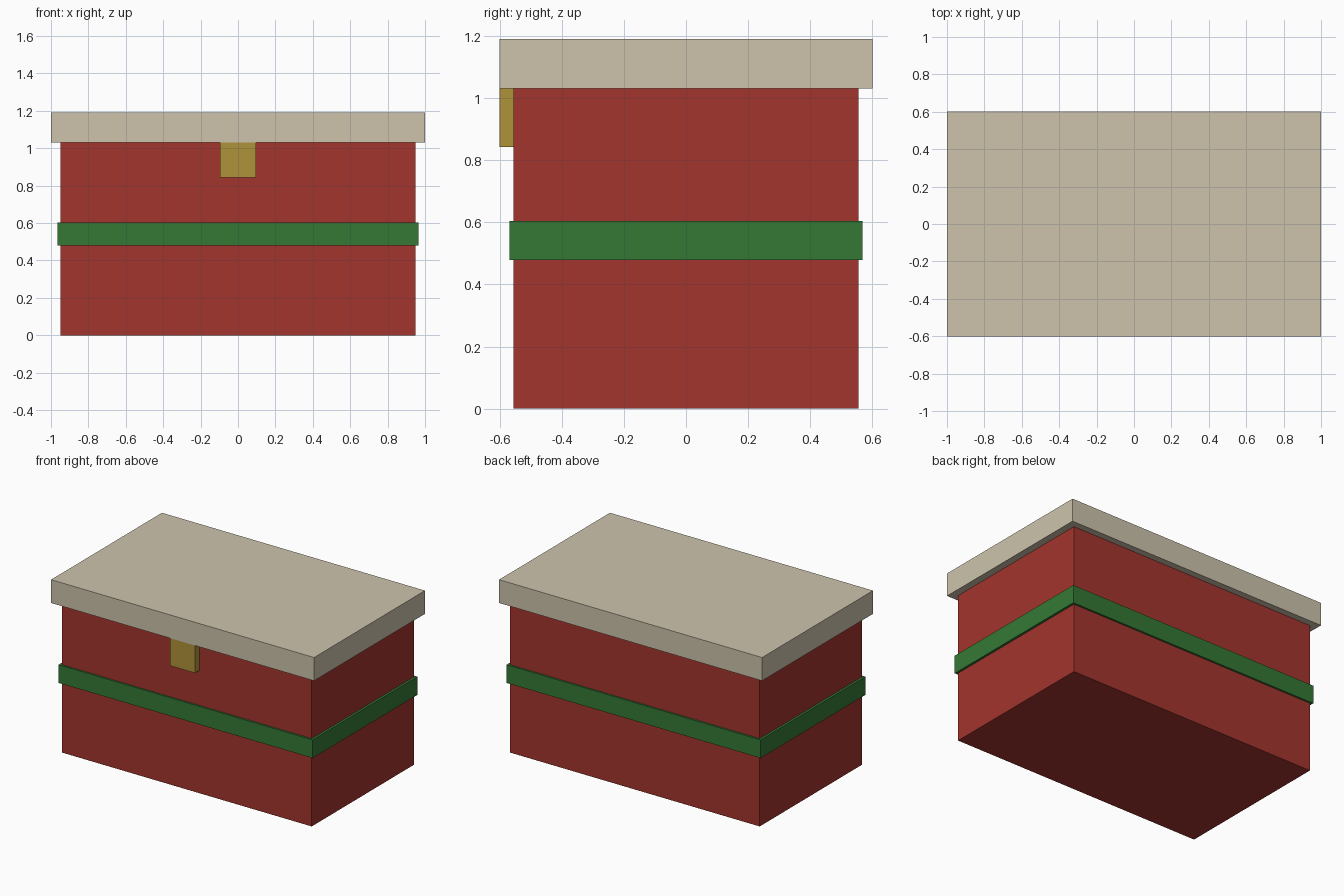
import bpy

if "Cube" in bpy.data.objects:
    bpy.data.objects.remove(bpy.data.objects["Cube"])


def material(name, rgb):
    m = bpy.data.materials.new(name)
    m.diffuse_color = (*rgb, 1.0)
    m.use_nodes = True
    m.node_tree.nodes["Principled BSDF"].inputs["Base Color"].default_value = m.diffuse_color
    return m


def box(name, low, high, mat):
    """Axis-aligned box between two opposite corners."""
    centre = [(a + b) / 2 for a, b in zip(low, high)]
    bpy.ops.mesh.primitive_cube_add(size=1, location=centre)
    ob = bpy.context.object
    ob.name = name
    ob.scale = [b - a for a, b in zip(low, high)]
    bpy.ops.object.transform_apply(location=False, rotation=False, scale=True)
    ob.data.materials.append(mat)
    return ob


red = material("red", (0.37, 0.035, 0.027))
green = material("green", (0.036, 0.187, 0.036))
beige = material("beige", (0.61, 0.55, 0.415))
gold = material("gold", (0.43, 0.287, 0.042))

# Chest body with the band wrapped around it
box("body", (-0.95, -0.556, 0.0), (0.95, 0.556, 1.032), red)
box("band", (-0.966, -0.569, 0.479), (0.966, 0.569, 0.604), green)

# Overhanging lid and the front latch below it
box("lid", (-1.0, -0.602, 1.032), (1.0, 0.602, 1.192), beige)
box("latch", (-0.095, -0.602, 0.843), (0.095, -0.556, 1.032), gold)
